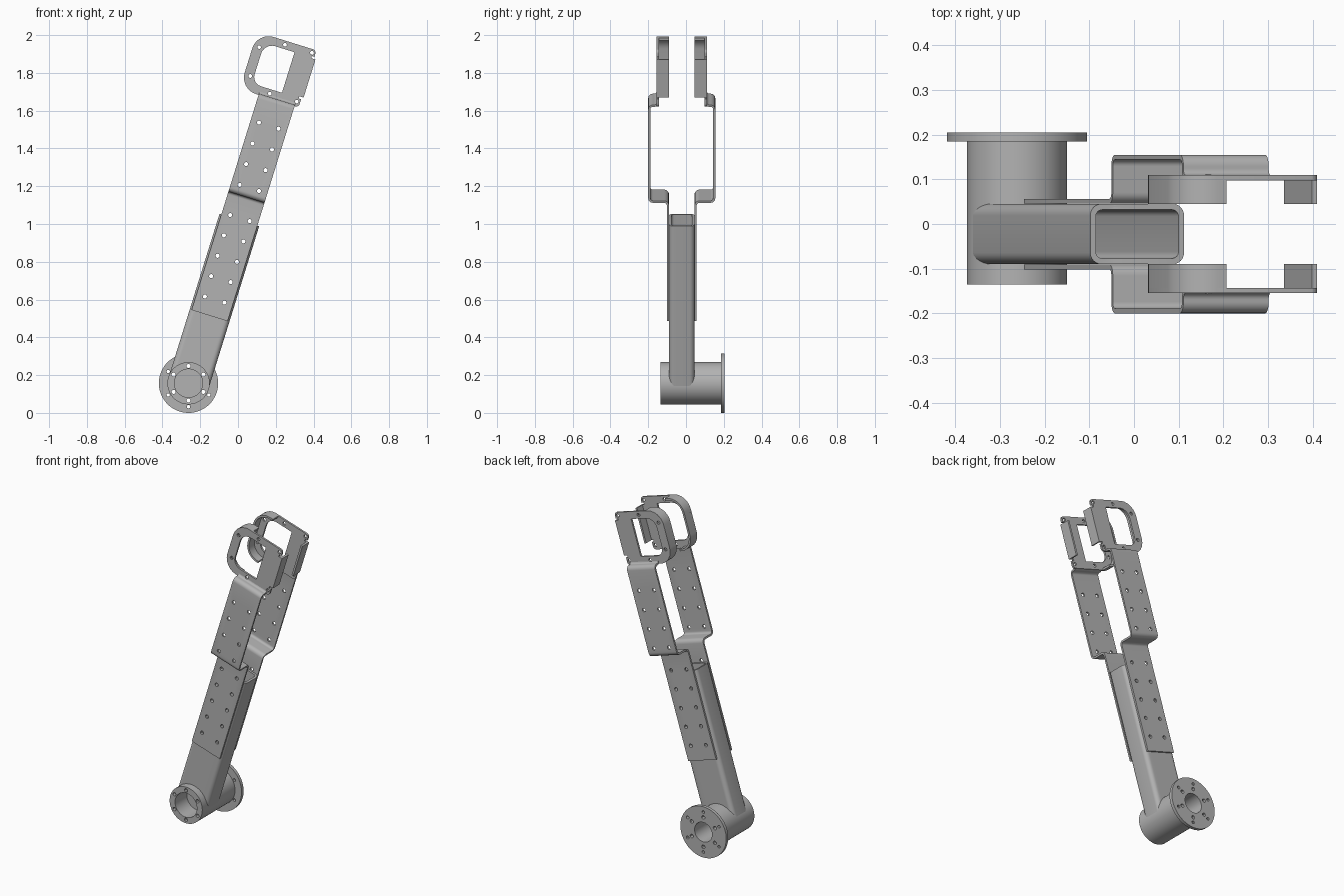
import bpy, bmesh
from math import sin, cos, pi, radians
from mathutils import Matrix, Vector

if "Cube" in bpy.data.objects:
    bpy.data.objects.remove(bpy.data.objects["Cube"])

TILT = radians(17.3)
MID = -0.0225                      # mid plane of the arm in depth
PLACE = Matrix.Translation((-0.262, 0, 0.157)) @ Matrix.Rotation(TILT, 4, 'Y')

steel = bpy.data.materials.new("grey_metal")
steel.use_nodes = True
GREY = (0.45, 0.45, 0.45, 1)
steel.diffuse_color = GREY
steel.node_tree.nodes["Principled BSDF"].inputs["Base Color"].default_value = GREY
parts = []

# ---- helpers: arm space is x across, y depth, z along the arm ----
AXES = {'X': lambda p, d: (d, p[0], p[1]),
        'Y': lambda p, d: (p[0], d, p[1]),
        'Z': lambda p, d: (p[0], p[1], d)}


def prism(name, prisms, cutter=False):
    """One object from a list of (outline, axis, start, end)."""
    bm = bmesh.new()
    for pts, axis, a, b in prisms:
        put = AXES[axis]
        lo = [bm.verts.new(PLACE @ Vector(put(p, a))) for p in pts]
        hi = [bm.verts.new(PLACE @ Vector(put(p, b))) for p in pts]
        bm.faces.new(lo)
        bm.faces.new(hi)
        for i in range(len(pts)):
            j = (i + 1) % len(pts)
            bm.faces.new((lo[i], lo[j], hi[j], hi[i]))
    bmesh.ops.recalc_face_normals(bm, faces=bm.faces)
    me = bpy.data.meshes.new(name)
    bm.to_mesh(me)
    bm.free()
    me.materials.append(steel)
    ob = bpy.data.objects.new(name, me)
    bpy.context.scene.collection.objects.link(ob)
    ob.hide_render = cutter
    if not cutter:
        parts.append(ob)
    return ob


def cut(ob, *cutters):
    for c in cutters:
        m = ob.modifiers.new("cut", 'BOOLEAN')
        m.operation, m.object, m.solver = 'DIFFERENCE', c, 'EXACT'
    bpy.context.view_layer.update()
    deps = bpy.context.evaluated_depsgraph_get()
    me = bpy.data.meshes.new_from_object(ob.evaluated_get(deps))
    ob.modifiers.clear()
    ob.data = me


def circle(r, u=0, v=0, n=48):
    return [(u + r * cos(2 * pi * i / n), v + r * sin(2 * pi * i / n)) for i in range(n)]


def rounded(pts, radii, closed=True, steps=6):
    """Round the corners of an outline or path."""
    out, n = [], len(pts)
    for i, p in enumerate(pts):
        p, r = Vector(p), radii[i]
        if r == 0 or (not closed and i in (0, n - 1)):
            out.append(p)
            continue
        a = (Vector(pts[i - 1]) - p).normalized() * r
        b = (Vector(pts[(i + 1) % n]) - p).normalized() * r
        for k in range(steps + 1):
            t = pi / 2 * k / steps
            out.append(p + a * (1 - sin(t)) + b * (1 - cos(t)))
    return out


def box(u0, v0, u1, v1, *radii):
    return rounded([(u0, v0), (u1, v0), (u1, v1), (u0, v1)], radii)


def ribbon(pts, thick):
    """Closed outline of a bent strip that follows a path."""
    left, right = [], []
    for i, p in enumerate(pts):
        d0 = (p - pts[max(i - 1, 0)]).normalized()
        d1 = (pts[min(i + 1, len(pts) - 1)] - p).normalized()
        d = (d0 + d1).normalized()
        n = Vector((-d.y, d.x)) * thick / 2
        left.append(p + n)
        right.append(p - n)
    return left + right[::-1]


# ---- cutters ----
rows = [0.464 + 0.113 * i for i in range(5)] + [1.083 + 0.115 * i for i in range(4)]
bolts = prism("bolt_cutter", [(circle(0.011, s * 0.054, v, 12), 'Y', -0.4, 0.4)
                              for v in rows for s in (-1, 1)], True)
ring = [pi / 2 + TILT + pi / 3 * k for k in range(6)]
hub_bore = prism("hub_bore_cutter",
                 [(circle(0.075), 'Y', -0.3, -0.02), (circle(0.06), 'Y', 0.05, 0.3)]
                 + [(circle(0.011, 0.091 * cos(t), 0.091 * sin(t), 12), 'Y', -0.3, 0.3)
                    for t in ring], True)
outer_ring = prism("flange_hole_cutter",
                   [(circle(0.009, 0.124 * cos(t), 0.124 * sin(t), 12), 'Y', 0.1, 0.3)
                    for t in ring], True)
hollow = prism("tube_hollow_cutter",
               [(box(-0.097, -0.077, 0.097, 0.032, *[0.015] * 4), 'Z', 0.13, 1.2)], True)
window = prism("window_cutter",
               [(box(-0.152, 1.615, 0.015, 1.84, 0.05, 0.004, 0.004, 0.06), 'Y', -0.4, 0.4)], True)
screws = prism("screw_cutter",
               [(circle(0.01, u, v, 12), 'Y', -0.4, 0.4) for u, v in
                ((-0.172, 1.65), (-0.172, 1.81), (-0.045, 1.592),
                 (-0.045, 1.862), (0.104, 1.594), (0.104, 1.864))], True)
gaps = prism("ear_gap_cutter",
             [(box(0.108, v, 0.2, v + 0.012, 0, 0, 0, 0), 'Y', -0.4, 0.4)
              for v in (1.613, 1.836)], True)

# ---- hub and mounting flange ----
hub = prism("hub", [(circle(0.112), 'Y', -0.135, 0.19)])
cut(hub, hub_bore)
flange = prism("hub_flange", [(circle(0.157, n=64), 'Y', 0.185, 0.205)])
cut(flange, hub_bore, outer_ring)

# ---- hollow arm tube ----
tube = prism("arm_tube", [(box(-0.11, -0.09, 0.11, 0.045, *[0.026] * 4), 'Z', 0, 0.905)])
cut(tube, hollow, hub_bore, bolts)

# ---- bent side plates and end brackets, front and back ----
for side, s in (("front", -1), ("back", 1)):
    def y(h):
        return MID + s * h
    bend = [(0.0735, 0.375), (0.0735, 1.037), (0.172, 1.037),
            (0.172, 1.569), (0.1265, 1.569), (0.1265, 1.605)]
    path = rounded([(y(h), v) for h, v in bend], [0, 0.02, 0.02, 0.02, 0.02, 0], False)
    plate = prism(side + "_side_plate", [(ribbon(path, 0.011), 'X', -0.1, 0.1)])
    cut(plate, bolts, screws)

    bracket = prism(side + "_bracket",
                    [(box(-0.205, 1.568, 0.122, 1.884, 0.09, 0.018, 0.018, 0.09),
                      'Y', y(0.1205), y(0.1325))])
    cut(bracket, window, screws, gaps)

    rim = rounded([(-0.095, 1.878), (-0.199, 1.878), (-0.199, 1.574), (-0.105, 1.574)],
                  [0, 0.085, 0.085, 0], False, 10)
    prism(side + "_bracket_rim", [(ribbon(rim, 0.012), 'Y', y(0.0675), y(0.132))])
    prism(side + "_bracket_tab",
          [(box(0.12, 1.625, 0.132, 1.836, 0, 0, 0, 0), 'Y', y(0.0675), y(0.1325))])

# ---- shading, hidden cutters ----
for ob in bpy.context.scene.objects:
    ob.select_set(ob in parts)
bpy.context.view_layer.objects.active = hub
bpy.ops.object.shade_smooth_by_angle(angle=radians(30))
for c in (bolts, hub_bore, outer_ring, hollow, window, screws, gaps):
    bpy.data.objects.remove(c)
